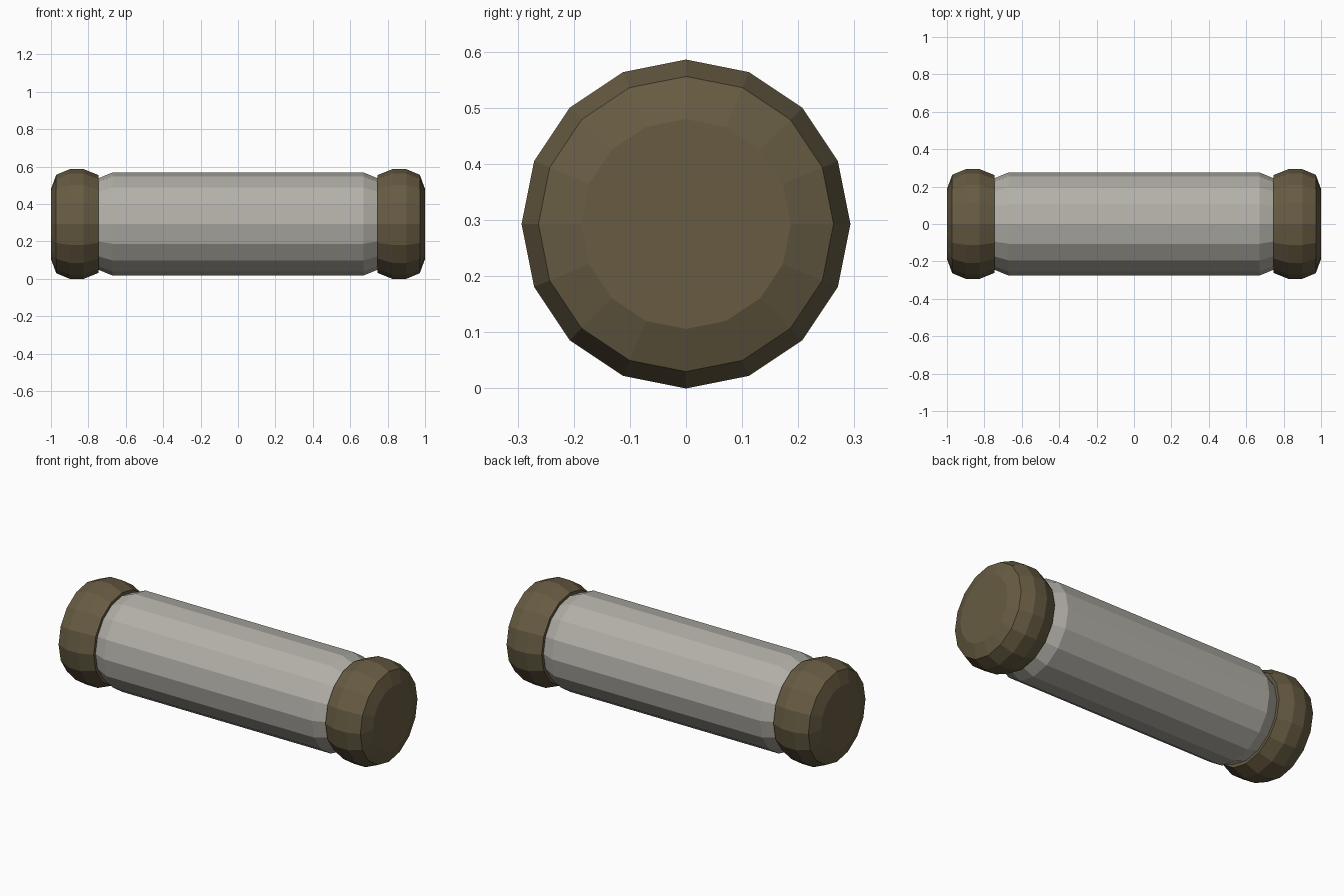
import bpy
import bmesh
from math import sin, cos, tau

if "Cube" in bpy.data.objects:
    bpy.data.objects.remove(bpy.data.objects["Cube"], do_unlink=True)

SIDES = 16
AXIS_Z = 0.293


def make_material(name, color):
    mat = bpy.data.materials.new(name)
    mat.use_nodes = True
    mat.diffuse_color = color
    mat.node_tree.nodes["Principled BSDF"].inputs["Base Color"].default_value = color
    return mat


def lathe_x(name, profile, mat):
    """Closed solid turned around the x axis from (x, radius) points."""
    bm = bmesh.new()
    rings = []
    for x, r in profile:
        angles = [tau * i / SIDES for i in range(SIDES)]
        rings.append([bm.verts.new((x, r * cos(a), r * sin(a))) for a in angles])
    for a, b in zip(rings, rings[1:]):
        for i in range(SIDES):
            j = (i + 1) % SIDES
            bm.faces.new((a[i], a[j], b[j], b[i]))
    bm.faces.new(rings[0])
    bm.faces.new(rings[-1])
    bmesh.ops.recalc_face_normals(bm, faces=bm.faces)
    mesh = bpy.data.meshes.new(name)
    bm.to_mesh(mesh)
    bm.free()
    mesh.materials.append(mat)
    obj = bpy.data.objects.new(name, mesh)
    obj.location.z = AXIS_Z
    bpy.context.collection.objects.link(obj)
    return obj


steel = make_material("warm grey metal", (0.45, 0.435, 0.39, 1))
bronze = make_material("dark bronze", (0.135, 0.105, 0.055, 1))

# Main tube with tapered ends
half_tube = [(0.67, 0.276), (0.75, 0.243)]
lathe_x("tube", [(-x, r) for x, r in reversed(half_tube)] + half_tube, steel)

# Rounded end caps, mirrored
cap = [(0.747, 0.262), (0.825, 0.293), (0.9, 0.293), (0.972, 0.263), (1.0, 0.187)]
for side, sign in (("left", 1), ("right", -1)):
    lathe_x(side + "_cap", [(sign * x, r) for x, r in cap], bronze)
